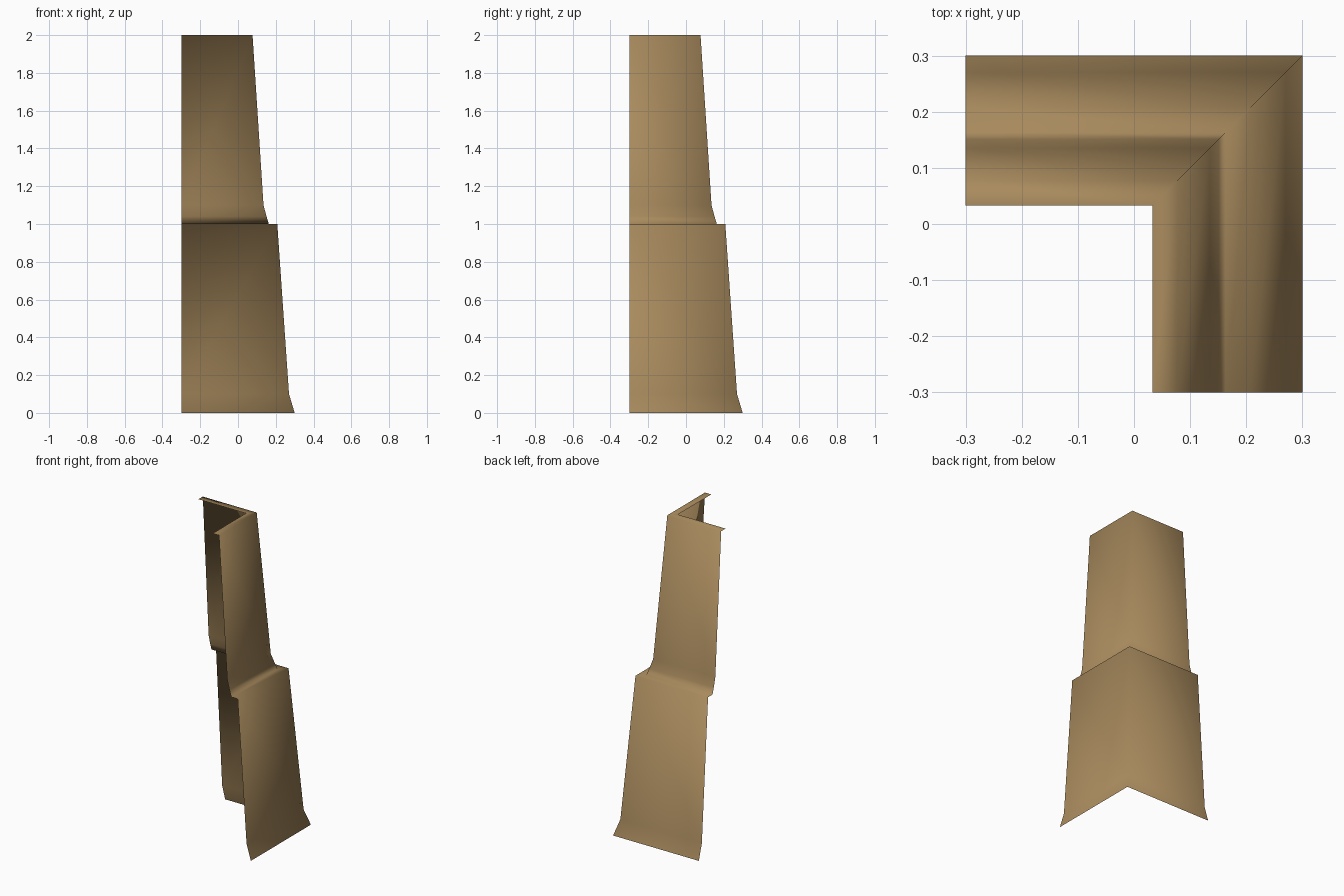
import bpy
import bmesh

cube = bpy.data.objects.get("Cube")
if cube:
    bpy.data.objects.remove(cube, do_unlink=True)

# Thin sheet colour
tan = bpy.data.materials.new("tan")
tan.use_nodes = True
colour = (0.40, 0.26, 0.112, 1)
tan.diffuse_color = colour
tan.node_tree.nodes["Principled BSDF"].inputs["Base Color"].default_value = colour

# Wall section, bottom to top: flared foot, sloped wall, ledge, repeated
END = -0.3
section = [(0.3, 0), (0.27, 0.1), (0.208, 1), (0.163, 1), (0.151, 1.04),
           (0.135, 1.1), (0.077, 2), (0.033, 2)]

# Sweep the section around one mitred corner
bm = bmesh.new()
rows = [[bm.verts.new(co) for co in ((END, p, z), (p, p, z), (p, END, z))]
        for p, z in section]
for low, high in zip(rows, rows[1:]):
    for i in range(2):
        bm.faces.new((low[i], high[i], high[i + 1], low[i + 1]))
bm.normal_update()

# Make every face point outwards or up
flipped = [f for f in bm.faces if f.normal.x + f.normal.y + f.normal.z < 0]
bmesh.ops.reverse_faces(bm, faces=flipped)
for f in bm.faces:
    f.smooth = True

mesh = bpy.data.meshes.new("corner_wall")
bm.to_mesh(mesh)
bm.free()
mesh.materials.append(tan)
wall = bpy.data.objects.new("corner_wall", mesh)
bpy.context.collection.objects.link(wall)
